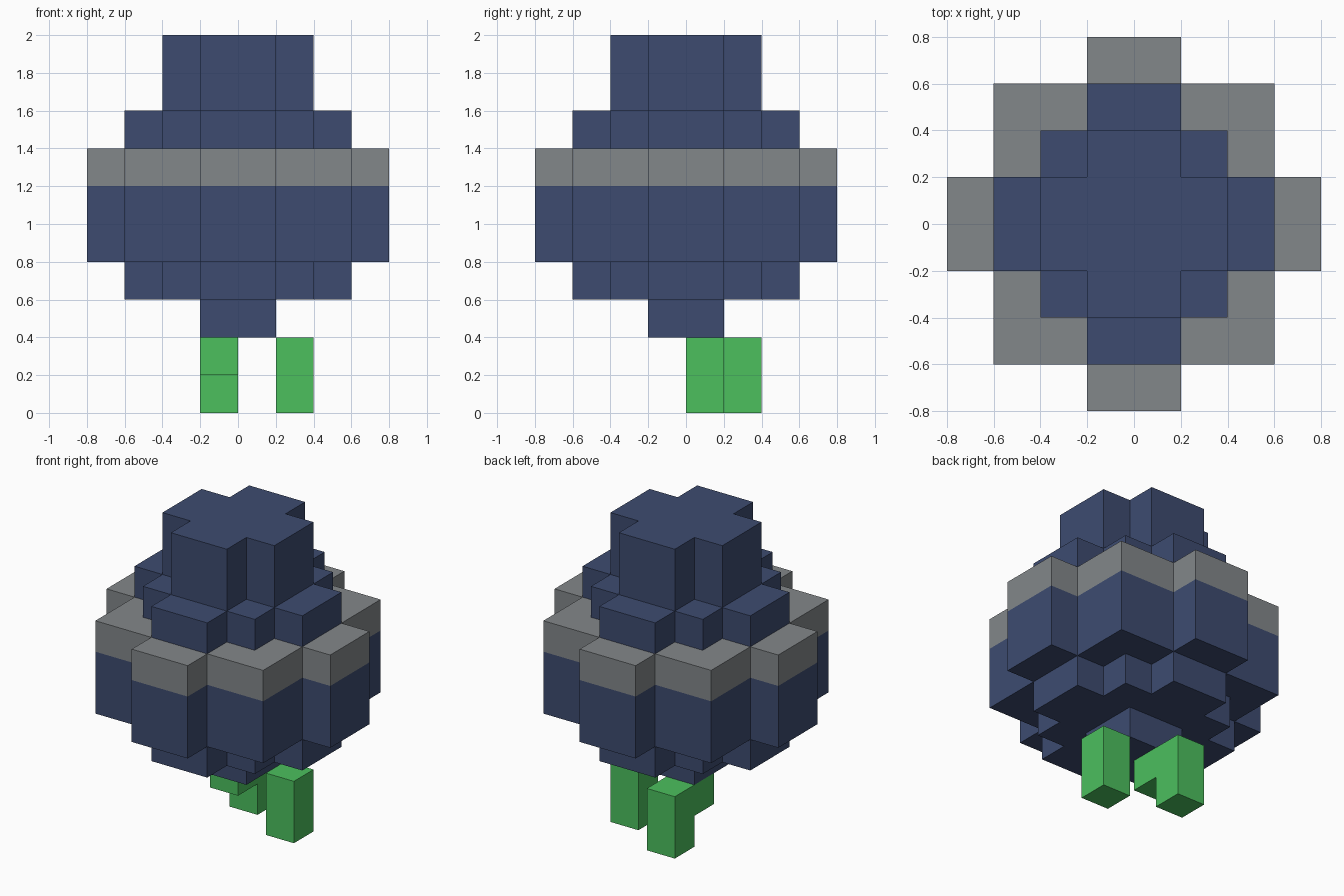
import bpy, bmesh

if "Cube" in bpy.data.objects:
    bpy.data.objects.remove(bpy.data.objects["Cube"], do_unlink=True)


def material(name, rgb):
    m = bpy.data.materials.new(name)
    m.use_nodes = True
    m.diffuse_color = (*rgb, 1)
    m.node_tree.nodes["Principled BSDF"].inputs["Base Color"].default_value = (*rgb, 1)
    return m


blue = material("navy_blue", (0.047, 0.071, 0.163))
grey = material("band_grey", (0.226, 0.242, 0.254))
green = material("leg_green", (0.072, 0.525, 0.111))


def prism(name, outline, z0, z1, mat, bottom=True, top=True):
    """Extrude an anticlockwise plan outline from z0 to z1; buried caps can be left off."""
    bm = bmesh.new()
    lo = [bm.verts.new((x, y, z0)) for x, y in outline]
    hi = [bm.verts.new((x, y, z1)) for x, y in outline]
    n = len(outline)
    for i in range(n):
        j = (i + 1) % n
        bm.faces.new((lo[i], lo[j], hi[j], hi[i]))
    if bottom:
        bm.faces.new(lo[::-1])
    if top:
        bm.faces.new(hi)
    mesh = bpy.data.meshes.new(name)
    bm.to_mesh(mesh)
    bm.free()
    mesh.materials.append(mat)
    ob = bpy.data.objects.new(name, mesh)
    bpy.context.collection.objects.link(ob)
    return ob


def four_way(quarter):
    """Repeat one quarter of an outline by turning it in 90 degree steps."""
    pts, q = [], quarter
    for _ in range(4):
        pts += q
        q = [(-y, x) for x, y in q]
    return pts


def rect(x0, x1, y0, y1):
    return [(x0, y0), (x1, y0), (x1, y1), (x0, y1)]


def stepped(arm, square):
    """Square with a 0.4 wide arm on each side."""
    return four_way([(arm, -.2), (arm, .2), (square, .2), (square, square), (.2, square)])


cross = four_way([(.4, -.2), (.4, .2), (.2, .2)])

# Stepped round body, bottom to top
prism("stub", rect(-.2, .2, -.2, .2), .4, .6, blue, top=False)
prism("lower_body", stepped(.6, .4), .6, .8, blue, top=False)
prism("main_body", stepped(.8, .6), .8, 1.2, blue, top=False)
prism("band", stepped(.8, .6), 1.2, 1.4, grey, bottom=False)
prism("shoulder", stepped(.6, .4), 1.4, 1.6, blue, bottom=False)
prism("crown", cross, 1.6, 2.0, blue, bottom=False)

# Straight leg on the left
prism("left_leg", rect(.2, .4, 0, .2), 0, .4, green)

# Bent leg: a hip block under the body and a shin behind it
prism("right_hip", rect(-.2, 0, 0, .2), .2, .4, green)
prism("right_shin", rect(-.2, 0, .2, .4), 0, .4, green)
